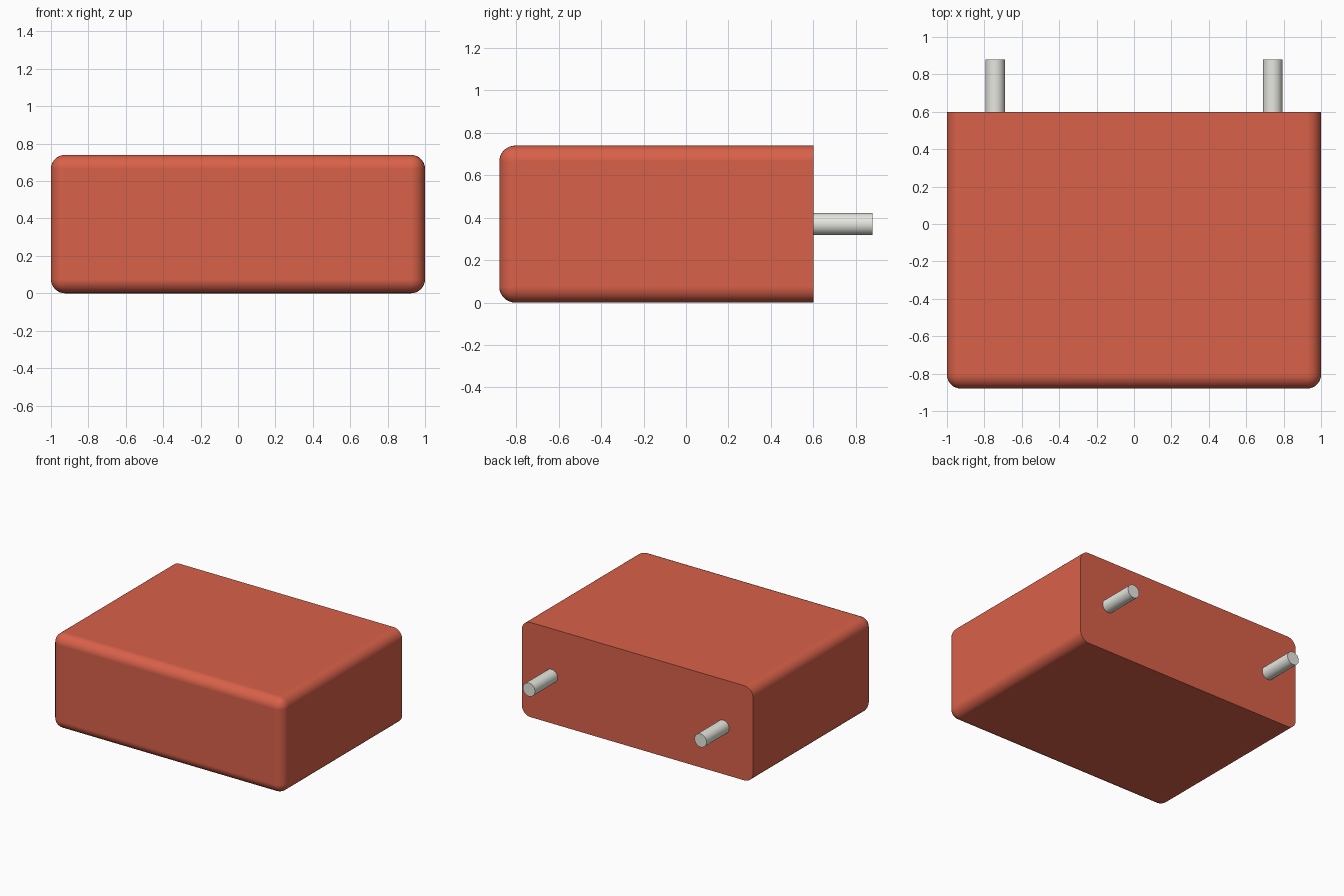
import bpy, bmesh, math

if "Cube" in bpy.data.objects:
    bpy.data.objects.remove(bpy.data.objects["Cube"])

BACK, FRONT, HEIGHT = 0.60, -0.88, 0.74


def material(name, color):
    m = bpy.data.materials.new(name)
    m.diffuse_color = color
    m.use_nodes = True
    m.node_tree.nodes["Principled BSDF"].inputs["Base Color"].default_value = m.diffuse_color
    return m


def smooth(obj):
    bpy.ops.object.select_all(action='DESELECT')
    obj.select_set(True)
    bpy.context.view_layer.objects.active = obj
    bpy.ops.object.shade_smooth_by_angle(angle=math.radians(35))


# Block body: every edge rounded except the rim of the flat back face
bm = bmesh.new()
bmesh.ops.create_cube(bm, size=1)
for v in bm.verts:
    v.co.x *= 2
    v.co.y = BACK if v.co.y > 0 else FRONT
    v.co.z = HEIGHT if v.co.z > 0 else 0
rounded = [e for e in bm.edges if any(v.co.y < 0 for v in e.verts)]
bmesh.ops.bevel(bm, geom=rounded, offset=0.075, offset_type='OFFSET',
                segments=8, profile=0.5, affect='EDGES')
mesh = bpy.data.meshes.new("body")
bm.to_mesh(mesh)
bm.free()
body = bpy.data.objects.new("body", mesh)
bpy.context.collection.objects.link(body)
mesh.materials.append(material("red", (0.69, 0.12, 0.067, 1)))
smooth(body)
# Keep the large faces evenly shaded
weighted = body.modifiers.new("even_shading", 'WEIGHTED_NORMAL')
weighted.keep_sharp = True

# Two round pins standing out of the back face
metal = material("pale_metal", (0.80, 0.80, 0.75, 1))
for side, x in (("left", -0.742), ("right", 0.742)):
    start, end = BACK - 0.02, 0.88
    bpy.ops.mesh.primitive_cylinder_add(
        vertices=32, radius=0.052, depth=end - start,
        location=(x, (start + end) / 2, HEIGHT / 2),
        rotation=(math.pi / 2, 0, 0))
    pin = bpy.context.object
    pin.name = side + "_pin"
    pin.data.materials.append(metal)
    smooth(pin)
